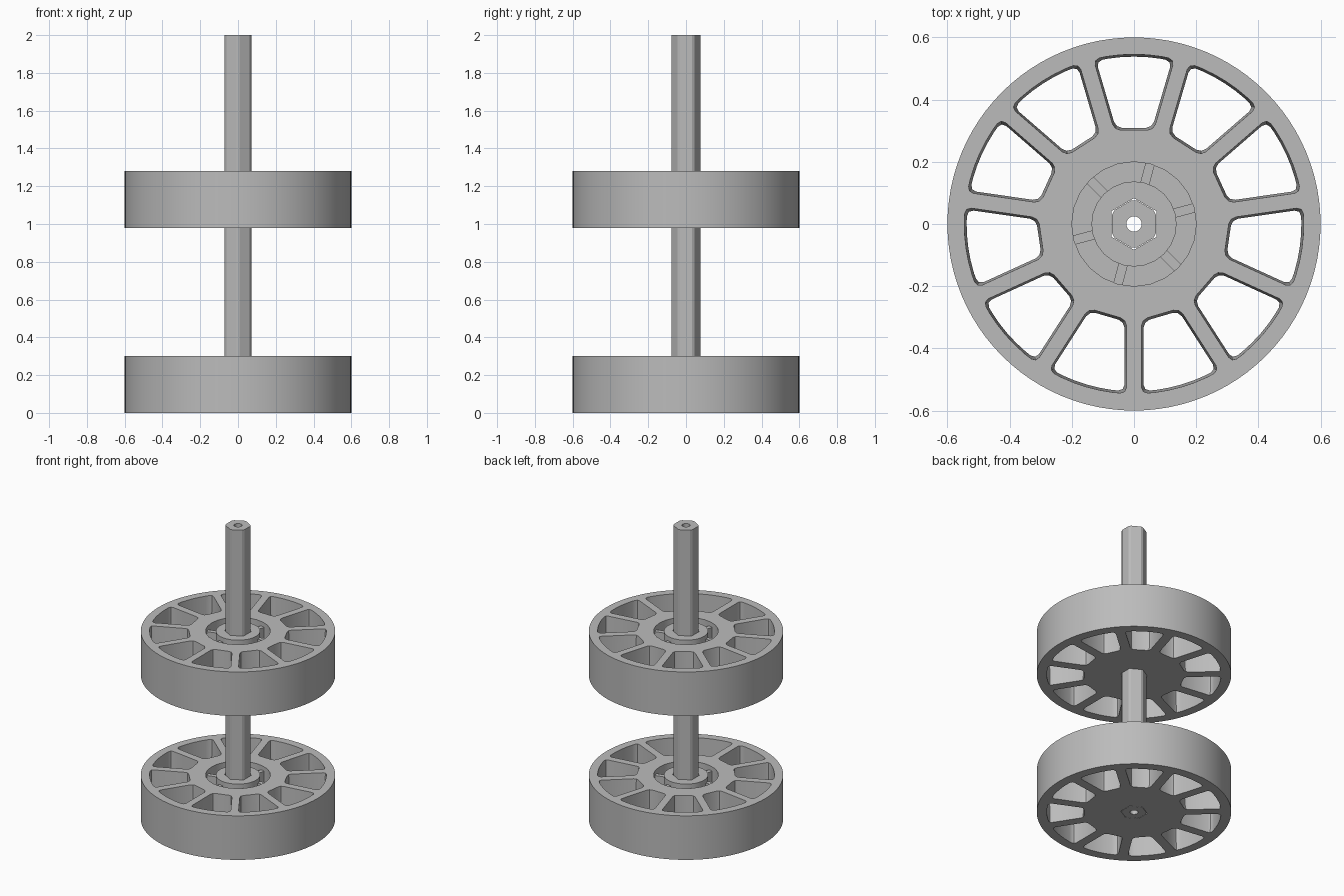
import bpy, bmesh
from math import sin, cos, asin, pi, radians
from mathutils import Matrix

cube = bpy.data.objects.get("Cube")
if cube:
    bpy.data.objects.remove(cube, do_unlink=True)

grey = bpy.data.materials.new("plain grey")
grey.use_nodes = True
grey.diffuse_color = (0.5, 0.5, 0.5, 1)
grey.node_tree.nodes["Principled BSDF"].inputs["Base Color"].default_value = (0.5, 0.5, 0.5, 1)

WHEEL_H = 0.3
SPOKES = 11


def add_object(name, bm):
    bmesh.ops.recalc_face_normals(bm, faces=bm.faces)
    mesh = bpy.data.meshes.new(name)
    bm.to_mesh(mesh)
    bm.free()
    mesh.materials.append(grey)
    obj = bpy.data.objects.new(name, mesh)
    bpy.context.collection.objects.link(obj)
    return obj


def ring_points(radius, sides, start=0.0):
    return [(radius * cos(start + 2 * pi * i / sides),
             radius * sin(start + 2 * pi * i / sides)) for i in range(sides)]


def prism(bm, low, high, z0, z1):
    """Solid between two matching outlines; returns its upright edges."""
    a = [bm.verts.new((x, y, z0)) for x, y in low]
    b = [bm.verts.new((x, y, z1)) for x, y in high]
    bm.faces.new(a[::-1])
    bm.faces.new(b)
    n = len(a)
    for i in range(n):
        j = (i + 1) % n
        bm.faces.new((a[i], a[j], b[j], b[i]))
    return [bm.edges.get((a[i], b[i])) for i in range(n)]


def tube(bm, inner, outer, z0, z1):
    """Hollow solid between two outlines with the same number of points."""
    loops = [[bm.verts.new((x, y, z)) for x, y in pts]
             for pts, z in ((inner, z0), (outer, z0), (outer, z1), (inner, z1))]
    n = len(inner)
    for k in range(4):
        p, q = loops[k], loops[(k + 1) % 4]
        for i in range(n):
            j = (i + 1) % n
            bm.faces.new((p[i], p[j], q[j], q[i]))


def window_outline(angle, half_spoke, r_in, r_out, arc=6):
    """Opening between the spoke at angle and the next one."""
    step = 2 * pi / SPOKES
    d_in, d_out = asin(half_spoke / r_in), asin(half_spoke / r_out)
    pts = [(r_in * cos(t), r_in * sin(t)) for t in (angle + step - d_in, angle + d_in)]
    for i in range(arc + 1):
        t = angle + d_out + (step - 2 * d_out) * i / arc
        pts.append((r_out * cos(t), r_out * sin(t)))
    return pts


def smooth(obj):
    bpy.ops.object.select_all(action='DESELECT')
    obj.select_set(True)
    bpy.context.view_layer.objects.active = obj
    bpy.ops.object.shade_smooth_by_angle(angle=radians(25))


# Wheel disc
bm = bmesh.new()
rim = ring_points(0.6, 96)
prism(bm, rim, rim, 0, WHEEL_H)
wheel = add_object("lower_wheel", bm)

# Cutter: tapered spoke windows, hub groove and hexagonal axle hole
bm = bmesh.new()
corners = []
for i in range(SPOKES):
    a = -pi / 2 + 2 * pi * i / SPOKES
    low = window_outline(a, 0.031, 0.315, 0.538)
    high = window_outline(a, 0.024, 0.308, 0.546)
    up = prism(bm, low, high, -0.01, WHEEL_H + 0.01)
    corners += [up[0], up[1], up[2], up[-1]]
bmesh.ops.bevel(bm, geom=corners, offset=0.02, segments=2, profile=0.5, affect='EDGES')
tube(bm, ring_points(0.137, 24), ring_points(0.2, 24), 0.15, WHEEL_H + 0.02)
hole = ring_points(0.083, 6, pi / 2)
prism(bm, hole, hole, -0.02, WHEEL_H + 0.02)
cutter = add_object("wheel_cutter", bm)
cutter.hide_render = True

cut = wheel.modifiers.new("openings", 'BOOLEAN')
cut.operation = 'DIFFERENCE'
cut.solver = 'EXACT'
cut.object = cutter
graph = bpy.context.evaluated_depsgraph_get()
wheel.data = bpy.data.meshes.new_from_object(wheel.evaluated_get(graph))
wheel.modifiers.clear()
bpy.data.objects.remove(cutter, do_unlink=True)
smooth(wheel)

# Six ribs bridging the hub groove
bm = bmesh.new()
for i in range(6):
    turn = Matrix.Rotation(radians(15 + 60 * i), 4, 'Z')
    place = Matrix.Translation((0.168, 0, 0.205))
    bmesh.ops.create_cube(bm, size=1,
                          matrix=turn @ place @ Matrix.Diagonal((0.074, 0.03, 0.13, 1)))
ribs = add_object("lower_hub_ribs", bm)

# Upper wheel repeats the lower one
for part in (wheel, ribs):
    copy = part.copy()
    copy.name = part.name.replace("lower", "upper")
    copy.location.z = 0.98
    bpy.context.collection.objects.link(copy)

# Hexagonal axle with a round bore
bm = bmesh.new()
outer = []
for i in range(6):
    a = pi / 2 + i * pi / 3
    p = ring_points(0.081, 6, a)
    # each corner is blunted by two points, each side adds its midpoint
    for j, t in ((-1, 0.12), (1, 0.12), (1, 0.5)):
        outer.append((p[0][0] * (1 - t) + p[j][0] * t, p[0][1] * (1 - t) + p[j][1] * t))
bore = ring_points(0.025, len(outer), pi / 2 - 0.1)
tube(bm, bore, outer, 0, 2)
axle = add_object("axle", bm)
smooth(axle)
